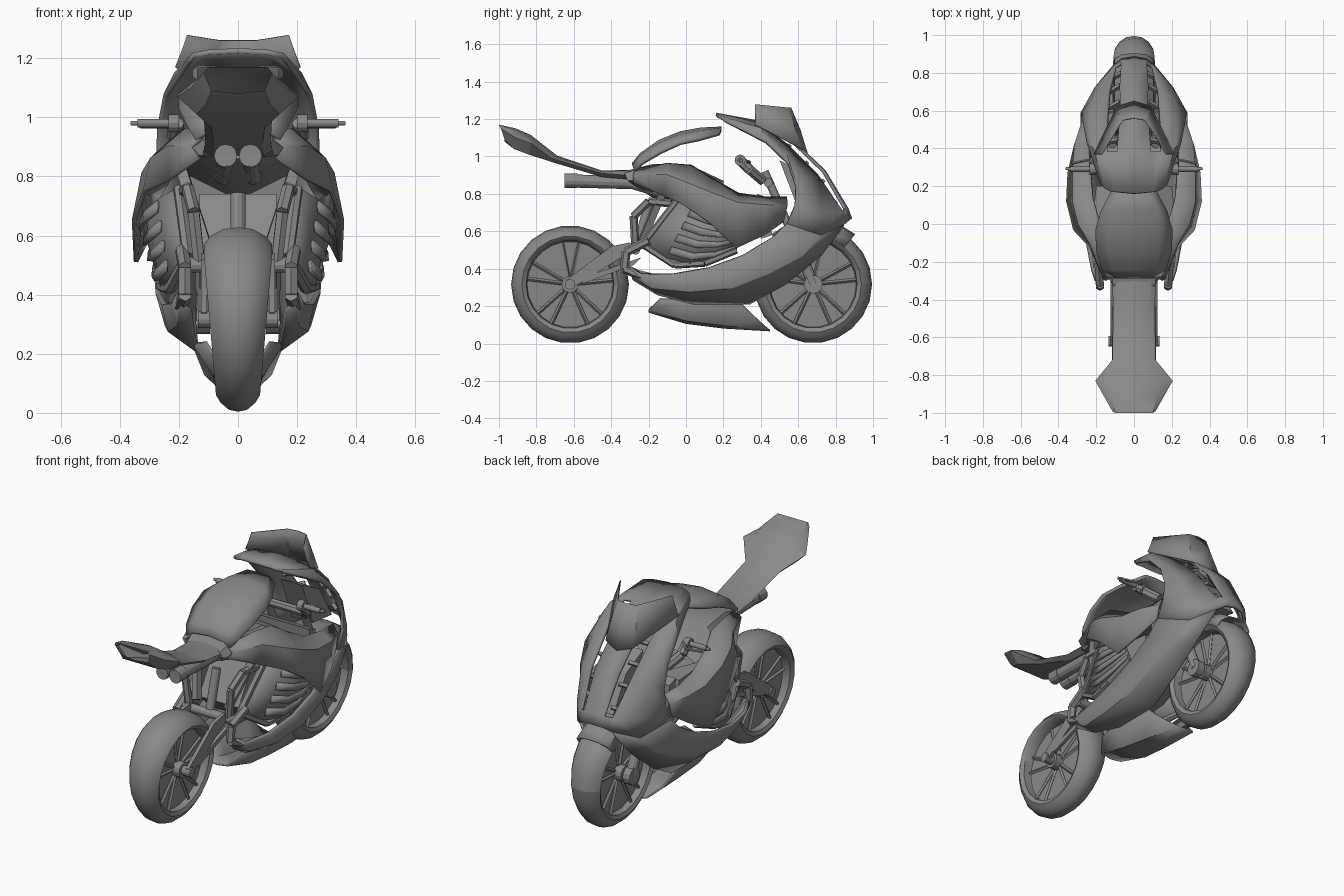
import bpy, bmesh
from math import sin, cos, pi, radians
from mathutils import Vector as V

grey = bpy.data.materials.new("dark_grey")
grey.diffuse_color = (.25, .25, .25, 1)


def make(name, bm, mirror=True, thick=0, angle=28):
    bmesh.ops.recalc_face_normals(bm, faces=bm.faces)
    me = bpy.data.meshes.new(name)
    bm.to_mesh(me)
    bm.free()
    me.materials.append(grey)
    ob = bpy.data.objects.new(name, me)
    bpy.context.collection.objects.link(ob)
    if mirror:
        ob.modifiers.new("mirror", 'MIRROR').merge_threshold = 0.0005
    if thick:
        s = ob.modifiers.new("thickness", 'SOLIDIFY')
        s.thickness, s.offset = thick, 0
    bpy.ops.object.select_all(action='DESELECT')
    ob.select_set(True)
    bpy.context.view_layer.objects.active = ob
    bpy.ops.object.shade_smooth_by_angle(angle=radians(angle))
    return ob


def loft(name, rows, thick=0.015, mirror=True, skip=(), ring=False, caps=False, angle=28):
    """Skin a grid of points; ring closes each row, caps fill the end rows."""
    bm = bmesh.new()
    g = [[bm.verts.new(p) for p in r] for r in rows]
    n = len(rows[0])
    for i in range(len(g) - 1):
        for j in range(n if ring else n - 1):
            if (i, j) not in skip:
                k = (j + 1) % n
                bm.faces.new((g[i][j], g[i][k], g[i + 1][k], g[i + 1][j]))
    if caps:
        bm.faces.new(g[0])
        bm.faces.new(g[-1])
    return make(name, bm, mirror, thick, angle)


def tube(name, pts, r, mirror=True, sides=12):
    """Round or square bar along a path of points."""
    bm = bmesh.new()
    for a, b in zip(pts, pts[1:]):
        a, b = V(a), V(b)
        d = b - a
        m = d.to_track_quat('Z', 'Y').to_matrix().to_4x4()
        m.translation = (a + b) / 2
        bmesh.ops.create_cone(bm, cap_ends=True, segments=sides, radius1=r,
                              radius2=r, depth=d.length, matrix=m)
    return make(name, bm, mirror)


def plate(name, outline, x0, x1, mirror=True):
    """Side-view outline extruded across x."""
    return loft(name, [[(x, y, z) for y, z in outline] for x in (x0, x1)],
                0, mirror, ring=True, caps=True)


# wheels: tyre (narrower towards the ground), rim disc, paired spokes, hub
def wheel(tag, cy, cz, wide, hub):
    prof = [(0, .315), (.045, .309), (.085, .285), (.105, .258), (.09, .235), (.03, .23)]
    def spun(p, n):
        rows = []
        for i in range(n + 1):
            a = 2 * pi * i / n
            rows.append([(x * wide * (.6 + .75 * min(cz + r * sin(a), .53)), cy + r * cos(a), cz + r * sin(a))
                         for x, r in p])
        return rows
    loft(tag + "_tyre", spun(prof, 22), 0, angle=50)
    loft(tag + "_rim", spun([(.07, .262), (.092, .25), (.07, .235), (.04, .23), (.035, .04)], 22), 0)
    for k in range(5):
        for s in (-.2, .2):
            a = 2 * pi * k / 5 + .3
            tube(tag + "_spoke", [(.035, cy + .045 * cos(a + s), cz + .045 * sin(a + s)),
                                  (.045, cy + .24 * cos(a + s), cz + .24 * sin(a + s))], .01, sides=4)
    tube(tag + "_hub", [(-.08, cy, cz), (.08, cy, cz)], .045, False)
    tube(tag + "_axle", [(-.135, cy, cz), (.135, cy, cz)], hub, False)


wheel("rear_wheel", -.62, .316, 1.1, .028)
wheel("front_wheel", .68, .317, 1.08, .03)

# front mudguard
loft("front_mudguard", [[(x, .68 + r * cos(a), .317 + r * sin(a))
     for x, r in ((0, .345), (.06, .338), (.1, .305), (.105, .26))]
     for a in [radians(50 + 16 * i) for i in range(6)]], .008)

# fork, yokes and handlebars
tube("fork_lower", [(.115, .68, .317), (.115, .57, .58)], .03)
tube("fork_upper", [(.115, .57, .58), (.115, .42, .92)], .022)
tube("fork_foot", [(.095, .68, .317), (.14, .68, .317)], .05)
tube("yoke", [(-.15, .44, .86), (.15, .44, .86)], .025, False, 8)
tube("bar_clamp", [(.16, .41, .87), (.21, .34, .93), (.21, .29, .98)], .028, sides=8)
tube("handlebar", [(.2, .29, .98), (.34, .29, .98)], .015)
tube("bar_tip", [(.335, .29, .98), (.362, .295, .98)], .008)
tube("bar_collar", [(.2, .29, .98), (.235, .29, .98)], .03)
tube("brake_lever", [(.2, .31, .98), (.24, .34, .97), (.33, .32, .97)], .008, sides=6)

# nose fairing with open intake slots
nose = [
    [(0, .16, 1.225), (.1, .17, 1.22), (.12, .17, 1.215), (.15, .185, 1.21), (.17, .21, 1.185)],
    [(0, .38, 1.185), (.09, .38, 1.18), (.14, .38, 1.175), (.21, .4, 1.145), (.245, .43, 1.075)],
    [(0, .57, 1.08), (.075, .57, 1.08), (.14, .54, 1.06), (.225, .53, 1.02), (.268, .55, .96)],
    [(0, .74, .92), (.075, .735, .92), (.13, .7, .9), (.22, .65, .87), (.27, .59, .84)],
    [(0, .86, .72), (.065, .85, .72), (.1, .83, .71), (.2, .72, .69), (.275, .585, .74)],
    [(0, .88, .665), (.06, .87, .66), (.1, .84, .635), (.2, .72, .58), (.275, .54, .64)]]
loft("nose_fairing", nose, .018, skip=[(1, 1), (2, 1), (3, 1)])
for i in range(5):
    t = (.15 + i * .19) * 3
    k = min(int(t), 2)
    a, b = [V(nose[k + 1][c]).lerp(V(nose[k + 2][c]), t - k) for c in (1, 2)]
    tube("intake_slat", [a - V((0, .02, .02)), b - V((0, .02, .02))], .014, sides=4)
plate("headlamp_housing", [(.5, .98), (.66, .9), (.78, .7), (.6, .72)], -.07, .07, False)

# lower fairing sweeping back under the engine
loft("lower_fairing", [
    [(.1, .84, .635), (.2, .72, .58), (.275, .54, .64)],
    [(.14, .72, .475), (.22, .62, .47), (.275, .46, .565)],
    [(.15, .53, .32), (.24, .45, .38), (.275, .3, .47)],
    [(.14, .34, .215), (.24, .25, .3), (.27, .12, .405)],
    [(.14, .05, .215), (.23, .02, .28), (.25, -.08, .37)],
    [(.15, -.15, .265), (.2, -.18, .3), (.22, -.24, .37)],
    [(.16, -.28, .345), (.19, -.29, .37), (.2, -.3, .41)]], .018)

# windscreen
loft("windscreen", [
    [(0, .56, 1.26), (.06, .55, 1.26), (.17, .37, 1.278)],
    [(0, .61, 1.14), (.08, .58, 1.15), (.19, .37, 1.22)],
    [(0, .65, 1.01), (.09, .62, 1.04), (.21, .37, 1.17)]], .006)

# belly pan
loft("belly_pan", [
    [(0, -.2, .17), (.07, -.2, .18), (.11, -.14, .24)],
    [(0, 0, .11), (.08, 0, .125), (.15, 0, .235)],
    [(0, .2, .085), (.07, .2, .1), (.15, .28, .23)],
    [(0, .45, .07), (.05, .44, .075), (.11, .38, .13)]], .01)

# tank cover: thin domed shell
loft("tank_cover", [
    [(0, .19, 1.15), (.07, .19, 1.145), (.11, .18, 1.12)],
    [(0, .08, 1.145), (.12, .08, 1.13), (.17, .07, 1.09)],
    [(0, -.03, 1.125), (.13, -.03, 1.11), (.2, -.03, 1.07)],
    [(0, -.14, 1.08), (.13, -.14, 1.065), (.195, -.14, 1.02)],
    [(0, -.24, 1.01), (.11, -.24, 1), (.165, -.24, .96)],
    [(0, -.28, .96), (.1, -.28, .95), (.14, -.27, .92)]], .02)

# seat base under the tank
loft("seat_base", [
    [(0, -.33, .92), (.11, -.33, .91), (.12, -.31, .87), (0, -.3, .86)],
    [(0, -.18, .96), (.13, -.18, .96), (.18, -.2, .88), (0, -.15, .76)],
    [(0, .02, .955), (.15, .02, .95), (.22, .02, .88), (0, .02, .74)],
    [(0, .2, .87), (.12, .2, .86), (.2, .2, .82), (0, .2, .72)]], 0)

# tail seat with flared end
loft("tail_seat", [
    [(0, -.2, .93), (.09, -.2, .92), (.12, -.2, .89), (.09, -.2, .87), (0, -.2, .87)],
    [(0, -.45, .925), (.08, -.45, .92), (.11, -.45, .91), (.08, -.45, .89), (0, -.45, .89)],
    [(0, -.69, 1.005), (.09, -.7, 1), (.115, -.72, .99), (.09, -.7, .965), (0, -.7, .965)],
    [(0, -.83, 1.115), (.13, -.83, 1.1), (.205, -.83, 1.07), (.14, -.84, 1.01), (0, -.84, 1.01)],
    [(0, -.91, 1.15), (.12, -.91, 1.14), (.16, -.91, 1.1), (.11, -.92, 1.04), (0, -.92, 1.04)],
    [(0, -1, 1.17), (.1, -1, 1.17), (.115, -.99, 1.15), (.09, -.97, 1.09), (0, -.97, 1.08)]], 0)

# flared side covers
loft("side_cover", [
    [(.12, -.27, .93), (.16, -.28, .9), (.13, -.28, .86)],
    [(.17, -.1, .96), (.23, -.1, .9), (.23, -.12, .79)],
    [(.19, .03, .95), (.29, .0, .86), (.315, -.03, .75)],
    [(.22, .14, .88), (.32, .12, .81), (.352, .12, .65)],
    [(.23, .28, .8), (.32, .28, .75), (.345, .27, .51)],
    [(.24, .42, .78), (.31, .42, .74), (.31, .42, .58)],
    [(.24, .54, .78), (.27, .54, .73), (.27, .52, .65)]], .015)

# engine core and louvred side panels
plate("engine_core", [(-.18, .53), (-.05, .74), (.25, .72), (.3, .53), (.1, .43), (-.06, .42)], -.13, .13, False)
plate("radiator", [(.38, .8), (.44, .78), (.46, .58), (.4, .56)], -.2, .2, False)
top0, bot0, top1, bot1 = V((.2, -.05, .76)), V((.17, -.23, .53)), V((.32, .28, .62)), V((.25, .27, .5))
def louvre_line(f, out):
    a, b = top0.lerp(bot0, f), top1.lerp(bot1, f)
    return [a.lerp(b, t) + V((out + .045 * sin(pi * t), 0, -.09 * f * sin(pi * t))) for t in (0, .25, .5, .75, 1)]
loft("engine_panel", [louvre_line(f, 0) for f in (0, .5, 1)], .015)
for i in range(4):
    loft("louvre", [louvre_line(i / 4 + .03, .01)[1:], louvre_line(i / 4 + .17, .02)[1:]], .012)
tube("engine_panel_edge", [top0, bot0, (.23, -.06, .42), (.26, .1, .43), bot1], .02, sides=6)

# twin exhausts under the tail
tube("exhaust", [(.042, -.65, .87), (.042, -.28, .86)], .035)
tube("exhaust_tip", [(.042, -.65, .87), (.042, -.58, .87)], .039)
tube("exhaust_mount", [(.042, -.3, .86), (.05, -.1, .8)], .03)

# swing arm, pivot loops, frame and shock
plate("swing_arm_upper", [(-.64, .34), (-.62, .29), (-.28, .5), (-.3, .54), (-.4, .52)], .105, .125)
plate("swing_arm_lower", [(-.56, .35), (-.55, .32), (-.28, .42), (-.24, .46)], .105, .125)
tube("pivot_loop", [(.19, -.2, .55), (.18, -.32, .49), (.18, -.33, .4), (.19, -.26, .37), (.21, -.1, .33)], .024, sides=6)
tube("frame_loop", [(.13, -.27, .5), (.15, -.28, .68), (.17, -.2, .76), (.18, -.08, .75)], .022, sides=6)
tube("frame_beam", [(.19, -.12, .82), (.1, -.24, .54)], .026, sides=4)
tube("cross_tube", [(-.18, -.27, .5), (.18, -.27, .5)], .025, False)
tube("shock", [(0, -.2, .74), (0, -.26, .52)], .025, False)
